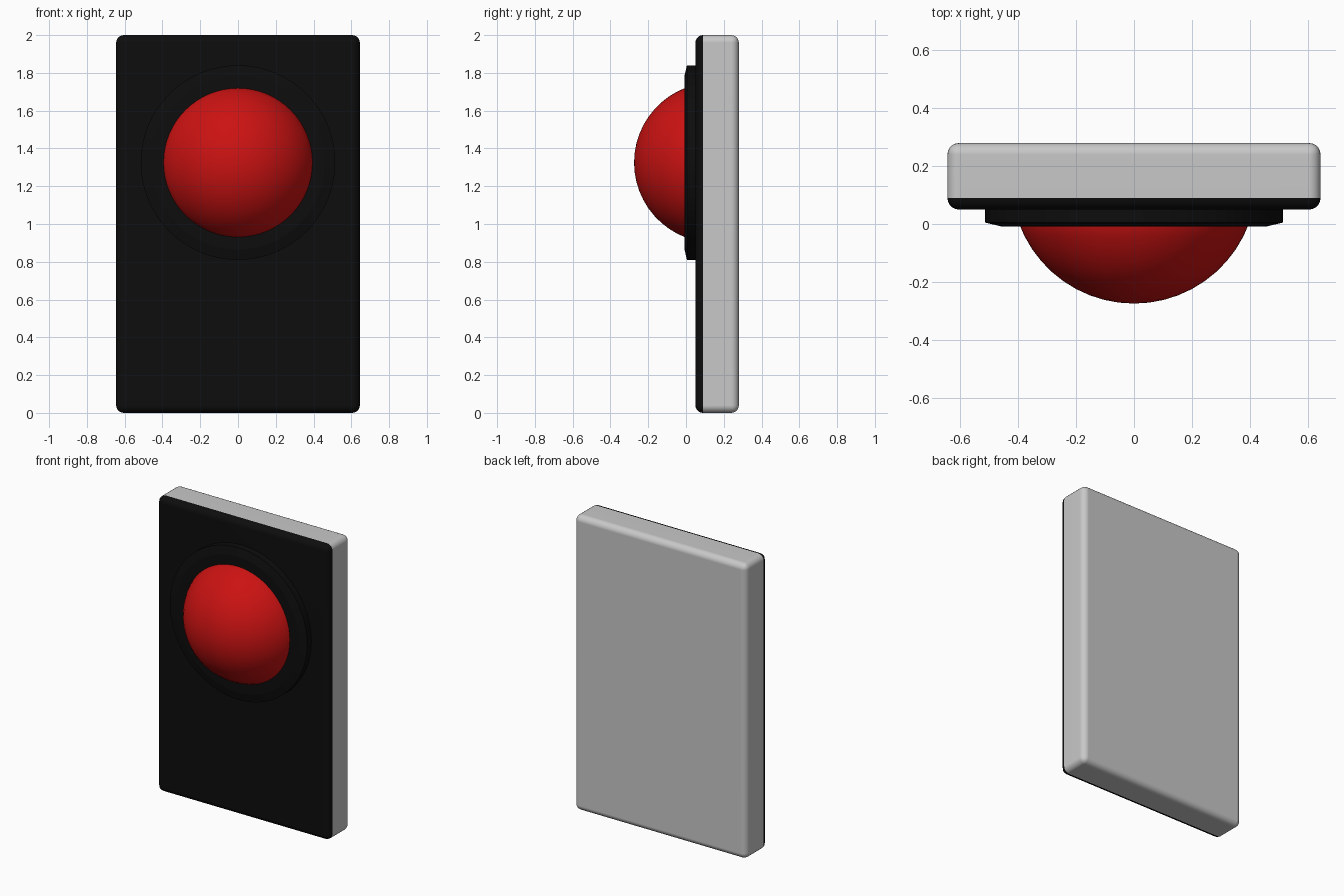
import bpy, bmesh, math
from mathutils import Matrix

if "Cube" in bpy.data.objects:
    bpy.data.objects.remove(bpy.data.objects["Cube"])

CENTRE_Z = 1.325   # height of the round button
SEGMENTS = 64


def material(name, rgb):
    m = bpy.data.materials.new(name)
    m.diffuse_color = (*rgb, 1)
    m.use_nodes = True
    m.node_tree.nodes["Principled BSDF"].inputs["Base Color"].default_value = m.diffuse_color
    return m


black = material("black", (0.004, 0.004, 0.004))
grey = material("light grey", (0.58, 0.58, 0.58))
red = material("red", (0.60, 0.006, 0.006))


def finish(bm, name, mats, angle):
    bmesh.ops.recalc_face_normals(bm, faces=bm.faces[:])
    mesh = bpy.data.meshes.new(name)
    bm.to_mesh(mesh)
    bm.free()
    for m in mats:
        mesh.materials.append(m)
    ob = bpy.data.objects.new(name, mesh)
    bpy.context.collection.objects.link(ob)
    bpy.ops.object.select_all(action='DESELECT')
    ob.select_set(True)
    bpy.context.view_layer.objects.active = ob
    bpy.ops.object.shade_smooth_by_angle(angle=math.radians(angle))
    return ob


def lathe(name, profile, mat, angle):
    """Spin (radius, y) points about the button's front-to-back axis."""
    bm = bmesh.new()
    verts = [bm.verts.new((r, y, CENTRE_Z)) for r, y in profile]
    edges = [bm.edges.new(p) for p in zip(verts, verts[1:])]
    bmesh.ops.spin(bm, geom=verts + edges, cent=(0, 0, CENTRE_Z), axis=(0, 1, 0),
                   angle=math.tau, steps=SEGMENTS)
    bmesh.ops.remove_doubles(bm, verts=bm.verts[:], dist=1e-4)
    return finish(bm, name, [mat], angle)


# Rounded slab, black on the front face and its rounded rim
bm = bmesh.new()
bmesh.ops.create_cube(bm, size=1, matrix=Matrix.Translation((0, 0.165, 1))
                      @ Matrix.Diagonal((1.29, 0.23, 2, 1)))
bmesh.ops.bevel(bm, geom=bm.edges[:], offset=0.04, segments=5, profile=0.5,
                affect='EDGES')
for f in bm.faces:
    f.material_index = 1 if f.calc_center_median().y < 0.0895 else 0
body = finish(bm, "body_panel", [grey, black], 40)
body.modifiers.new("flat_faces", 'WEIGHTED_NORMAL').keep_sharp = True

# Chamfered ring around the button
lathe("button_ring", [(0.515, 0.06), (0.515, 0.005), (0.46, -0.008),
                      (0.394, -0.008), (0.394, 0.06)], black, 12)

# Domed button: cap of a sphere
R, Y0 = 0.424, 0.149
steps = 10
rim = math.acos((Y0 - 0.005) / R)
dome = [(R * math.sin(rim * i / steps), Y0 - R * math.cos(rim * i / steps))
        for i in range(steps + 1)]
lathe("button_dome", dome + [(dome[-1][0], 0.06)], red, 40)
